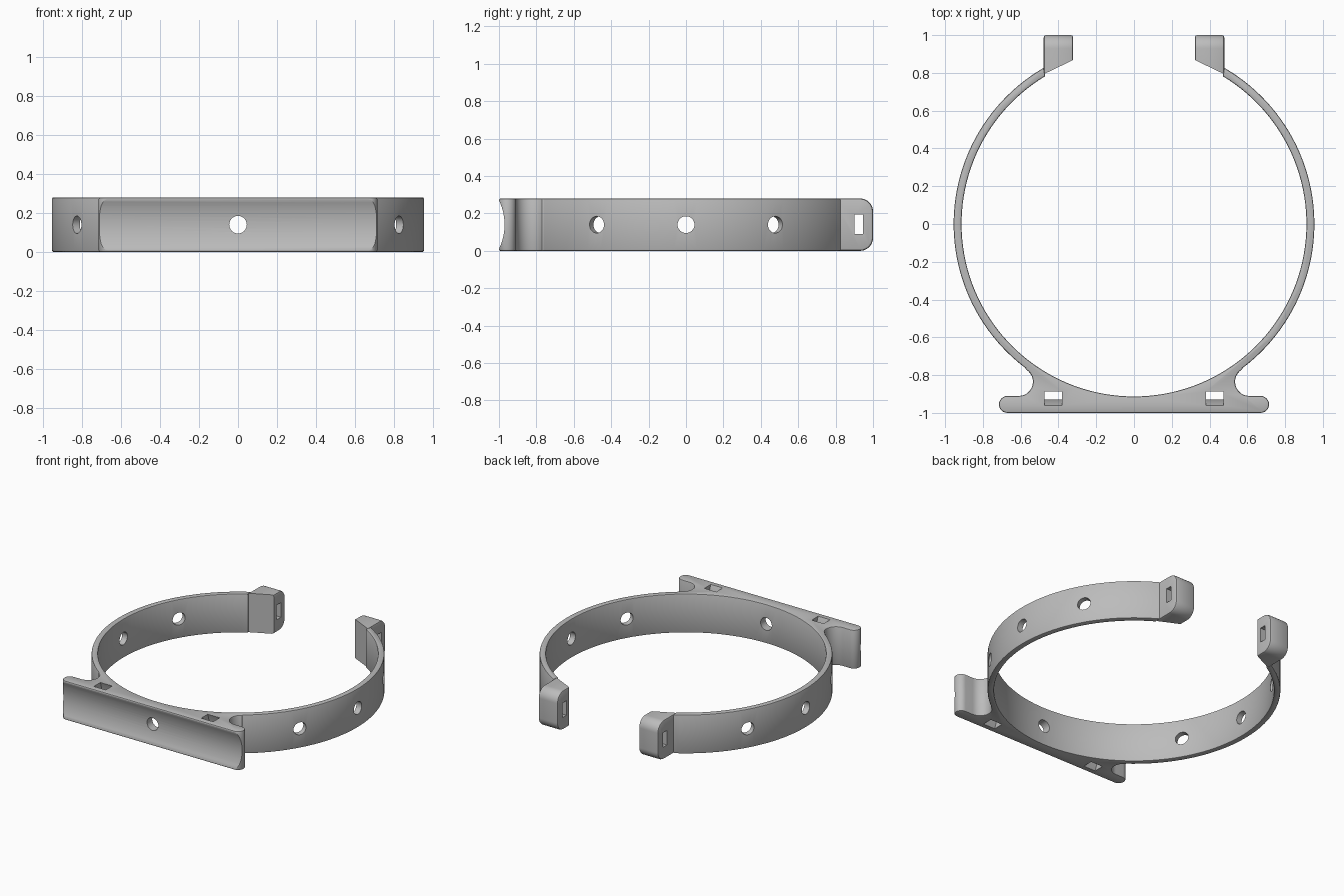
import bpy, bmesh
from math import sin, cos, pi, radians
from mathutils import Matrix, Vector

if "Cube" in bpy.data.objects:
    bpy.data.objects.remove(bpy.data.objects["Cube"])

HEIGHT = 0.28
MID = HEIGHT / 2
INNER, OUTER = 0.913, 0.955

grey = bpy.data.materials.new("plain grey")
grey.use_nodes = True
colour = (0.5, 0.5, 0.5, 1)
grey.diffuse_color = colour
grey.node_tree.nodes["Principled BSDF"].inputs["Base Color"].default_value = colour


def arc(cx, cy, r, start, end, steps):
    angles = [radians(start + (end - start) * i / steps) for i in range(steps + 1)]
    return [(cx + r * cos(a), cy + r * sin(a)) for a in angles]


def prism(name, points, low, high, along_x=False, edge=0.0):
    """Extrude a closed outline along z (or along x) and round its end rims."""
    place = (lambda p, h: (h, p[0], p[1])) if along_x else (lambda p, h: (p[0], p[1], h))
    bm = bmesh.new()
    a = [bm.verts.new(place(p, low)) for p in points]
    b = [bm.verts.new(place(p, high)) for p in points]
    caps = [bm.faces.new(a), bm.faces.new(b)]
    for i in range(len(points)):
        j = (i + 1) % len(points)
        bm.faces.new((a[i], a[j], b[j], b[i]))
    bmesh.ops.recalc_face_normals(bm, faces=bm.faces)
    if edge:
        rims = list({e for f in caps for e in f.edges})
        bmesh.ops.bevel(bm, geom=rims, offset=edge, segments=2, profile=0.5, affect='EDGES')
    return finish(name, bm)


def finish(name, bm):
    mesh = bpy.data.meshes.new(name)
    bm.to_mesh(mesh)
    bm.free()
    mesh.materials.append(grey)
    ob = bpy.data.objects.new(name, mesh)
    bpy.context.collection.objects.link(ob)
    return ob


def select(ob):
    bpy.ops.object.select_all(action='DESELECT')
    ob.select_set(True)
    bpy.context.view_layer.objects.active = ob


def cut(ob, cutter):
    mod = ob.modifiers.new("cut", 'BOOLEAN')
    mod.operation, mod.solver, mod.object = 'DIFFERENCE', 'EXACT', cutter
    select(ob)
    bpy.ops.object.modifier_apply(modifier=mod.name)
    bpy.data.objects.remove(cutter)


def smooth(ob):
    select(ob)
    bpy.ops.object.shade_smooth_by_angle(angle=radians(30))


def box(x0, x1, y0, y1, z0, z1):
    return prism("cutter", [(x0, y0), (x1, y0), (x1, y1), (x0, y1)], z0, z1)


# Open ring with mounting foot: half outline, then its mirror
half = arc(0, 0, INNER, -90, 59, 60)
half += arc(0, 0, OUTER, 60, -53, 46)
half += arc(0.61, -0.835, 0.075, 120, 270, 14)
half += arc(0.67, -0.955, 0.045, 90, -90, 12)
half.append((0, -1))
half[0] = (0, -INNER)
outline = half + [(-x, y) for x, y in reversed(half[1:-1])]
ring = prism("ring_with_foot", outline, 0, HEIGHT, edge=0.008)

# Hollow front face of the foot
axis_y, hollow_r = -1.267, 0.297
cut(ring, prism("cutter", arc(axis_y, MID, hollow_r, 0, 360, 96)[:-1], -0.8, 0.8, True))

# Curved tie slots through the foot
slot = arc(axis_y, MID, 0.337, -32, 32, 16) + arc(axis_y, MID, 0.405, 32, -32, 16)
for side in (-1, 1):
    x0, x1 = sorted((side * 0.38, side * 0.475))
    cut(ring, prism("cutter", slot, x0, x1, True))

# Round holes through the band
for angle in (-90, -30, 0, 30, 150, 180, 210):
    a = radians(angle)
    out = Vector((cos(a), sin(a), 0))
    bm = bmesh.new()
    bmesh.ops.create_cone(bm, cap_ends=True, segments=32, radius1=0.045, radius2=0.045, depth=0.4,
                          matrix=Matrix.Translation(out * 0.93 + Vector((0, 0, MID)))
                          @ out.to_track_quat('Z', 'Y').to_matrix().to_4x4())
    cut(ring, finish("cutter", bm))
smooth(ring)

# Lugs at the open ends, rounded at the back and sloped towards the band
r = 0.07
side_outline = ([(0.8, 0)] + arc(1 - r, r, r, -90, 0, 10)
                + arc(1 - r, HEIGHT - r, r, 0, 90, 10) + [(0.8, HEIGHT)])
for side, name in ((1, "left_lug"), (-1, "right_lug")):
    x0, x1 = sorted((side * 0.322, side * 0.478))
    lug = prism(name, side_outline, x0, x1, True, edge=0.012)
    for v in lug.data.vertices:
        if v.co.y < 0.85:
            v.co.y = 0.868 - (abs(v.co.x) - 0.322) * 0.48
    cut(lug, box(x0 - 0.1, x1 + 0.1, 0.9, 0.947, 0.09, 0.195))
    smooth(lug)
